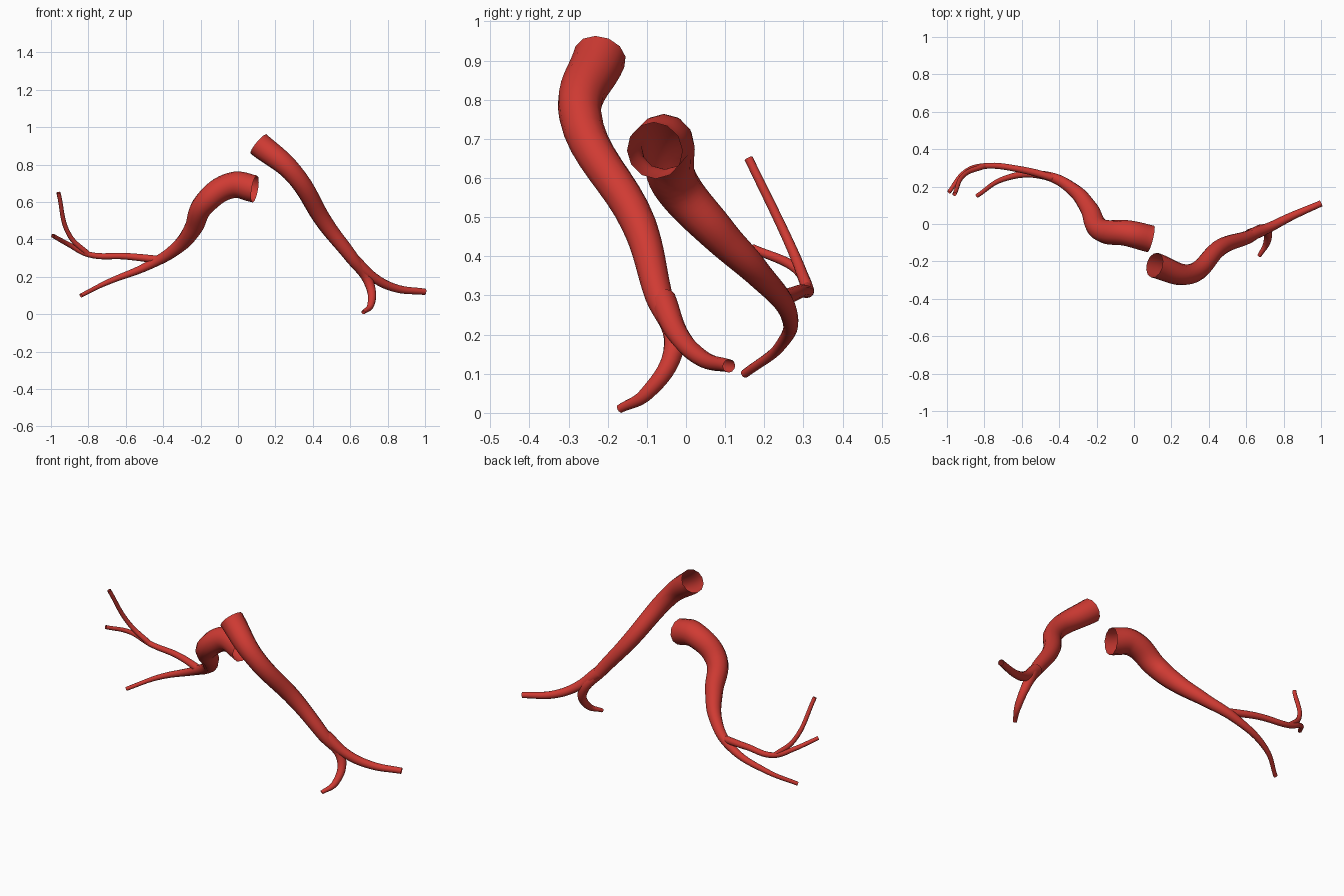
import bpy
from mathutils import Vector

default_cube = bpy.data.objects.get("Cube")
if default_cube:
    bpy.data.objects.remove(default_cube, do_unlink=True)

# Single vessel colour
artery_red = bpy.data.materials.new("artery_red")
artery_red.use_nodes = True
artery_red.diffuse_color = (0.63, 0.043, 0.033, 1)
shader = artery_red.node_tree.nodes["Principled BSDF"]
shader.inputs["Base Color"].default_value = artery_red.diffuse_color


def early_taper(t):
    """Narrows fastest near the opening."""
    return t ** 0.8


def middle_taper(t):
    """Stays wide at the opening and thin at the tip."""
    return t * t * (3 - 2 * t)


def vessel(name, start_radius, end_radius, taper, path):
    """Open smooth tube that narrows along a path of points."""
    curve = bpy.data.curves.new(name, "CURVE")
    curve.dimensions = "3D"
    curve.bevel_depth = 1
    curve.bevel_resolution = 4
    curve.resolution_u = 8
    curve.use_fill_caps = False
    curve.materials.append(artery_red)

    spline = curve.splines.new("BEZIER")
    spline.radius_interpolation = "CARDINAL"
    last = len(path) - 1
    spline.bezier_points.add(last)
    for index, (knot, position) in enumerate(zip(spline.bezier_points, path)):
        knot.co = Vector(position)
        knot.handle_left_type = "AUTO"
        knot.handle_right_type = "AUTO"
        narrowing = taper(index / last)
        knot.radius = start_radius + (end_radius - start_radius) * narrowing

    tube = bpy.data.objects.new(name, curve)
    bpy.context.collection.objects.link(tube)
    bpy.ops.object.select_all(action="DESELECT")
    tube.select_set(True)
    bpy.context.view_layer.objects.active = tube
    bpy.ops.object.convert(target="MESH")
    bpy.ops.object.shade_smooth()


# Left trunk, running on into its descending branch
vessel("left_trunk", start_radius=0.068, end_radius=0.011, taper=early_taper, path=[
    (0.11, -0.22, 0.91),
    (0.29, -0.27, 0.76),
    (0.47, -0.12, 0.48),
    (0.61, -0.07, 0.3),
    (0.7, -0.03, 0.17),
    (0.71, -0.1, 0.05),
    (0.67, -0.17, 0.01),
])

# Outer branch leaving the left trunk
vessel("left_outer_branch", start_radius=0.034, end_radius=0.017, taper=early_taper, path=[
    (0.62, -0.06, 0.29),
    (0.72, -0.02, 0.2),
    (0.84, 0.04, 0.14),
    (1, 0.11, 0.12),
])

# Right trunk, running on into its lower branch
vessel("right_trunk", start_radius=0.073, end_radius=0.011, taper=middle_taper, path=[
    (0.09, -0.08, 0.67),
    (-0.03, -0.05, 0.69),
    (-0.18, -0.03, 0.59),
    (-0.24, 0.08, 0.46),
    (-0.32, 0.18, 0.36),
    (-0.48, 0.26, 0.26),
    (-0.7, 0.24, 0.17),
    (-0.84, 0.15, 0.1),
])

# Upper branch leaving the right trunk
vessel("right_upper_branch", start_radius=0.021, end_radius=0.011, taper=early_taper, path=[
    (-0.41, 0.24, 0.29),
    (-0.6, 0.29, 0.31),
    (-0.8, 0.31, 0.32),
    (-0.9, 0.28, 0.37),
    (-0.99, 0.17, 0.42),
])

# Twig rising from the upper branch
vessel("right_rising_twig", start_radius=0.015, end_radius=0.011, taper=early_taper, path=[
    (-0.8, 0.31, 0.32),
    (-0.9, 0.27, 0.42),
    (-0.96, 0.16, 0.65),
])
